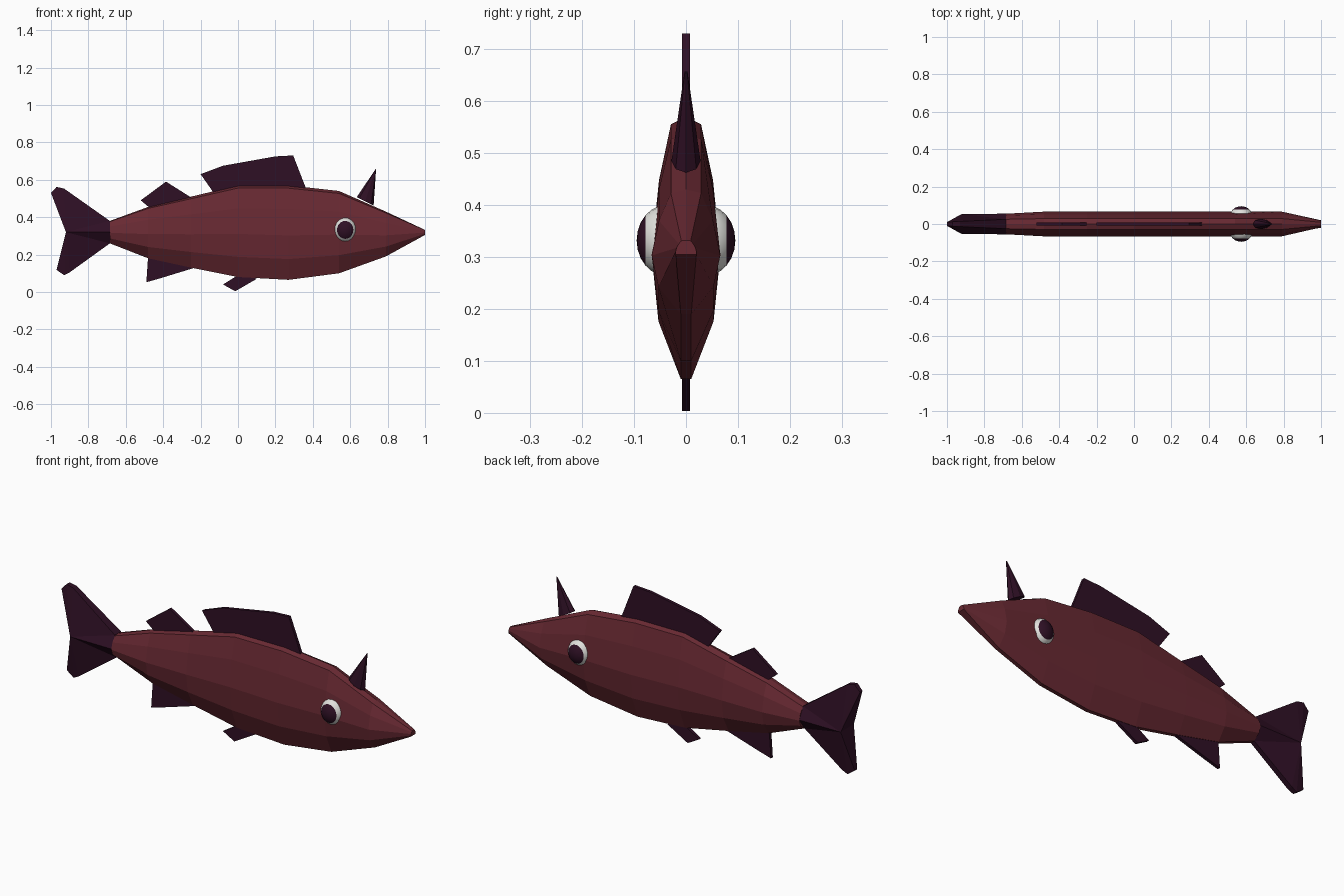
import bpy, bmesh, math
from mathutils import Matrix

if "Cube" in bpy.data.objects:
    bpy.data.objects.remove(bpy.data.objects["Cube"])


def material(name, rgb):
    m = bpy.data.materials.new(name)
    m.diffuse_color = (*rgb, 1)
    m.use_nodes = True
    m.node_tree.nodes["Principled BSDF"].inputs["Base Color"].default_value = m.diffuse_color
    return m


RED = material("dark_red", (0.138, 0.022, 0.032))
PLUM = material("dark_plum", (0.028, 0.005, 0.018))
WHITE = material("eye_white", (0.75, 0.75, 0.72))


def build(name, bm, *mats):
    bmesh.ops.recalc_face_normals(bm, faces=bm.faces[:])
    me = bpy.data.meshes.new(name)
    bm.to_mesh(me)
    bm.free()
    for m in mats:
        me.materials.append(m)
    ob = bpy.data.objects.new(name, me)
    bpy.context.collection.objects.link(ob)
    return ob


def loft(name, rings, mat):
    """Skin closed rings of equal length and cap both ends."""
    bm = bmesh.new()
    vs = [[bm.verts.new(p) for p in r] for r in rings]
    n = len(vs[0])
    for a, b in zip(vs, vs[1:]):
        for i in range(n):
            j = (i + 1) % n
            bm.faces.new((a[i], a[j], b[j], b[i]))
    bm.faces.new(vs[0])
    bm.faces.new(vs[-1])
    return build(name, bm, mat)


# Body: stations of x, bottom, top, then half widths scaled from one section
section = [(0.0, 0.010), (0.22, 0.053), (0.47, 0.066), (0.75, 0.052), (0.97, 0.029)]


def body_ring(x, lo, hi, widths):
    side = [(w, lo + (hi - lo) * t) for (t, _), w in zip(section, widths)]
    ring = [(x, -w, z) for w, z in side] + [(x, 0, hi)]
    return ring + [(x, w, z) for w, z in reversed(side)]


full = [w for _, w in section]
stations = [(-0.48, 0.18, 0.455), (-0.25, 0.13, 0.51), (0, 0.08, 0.57),
            (0.27, 0.065, 0.57), (0.54, 0.10, 0.54), (0.79, 0.19, 0.43)]
rings = [body_ring(-0.685, 0.26, 0.38, [0.01, 0.045, 0.055, 0.045, 0.025])]
rings += [body_ring(*s, full) for s in stations]
rings.append(body_ring(1.0, 0.305, 0.332, [0.02, 0.02, 0.018, 0.014, 0.009]))
loft("body", rings, RED)


# Thin flat fins extruded across the body
def fin(name, outline, half=0.008):
    loft(name, [[(x, s * half, z) for x, z in outline] for s in (-1, 1)], PLUM)


fin("front_dorsal_fin", [(-0.20, 0.63), (-0.08, 0.675), (0.20, 0.725), (0.295, 0.73),
                         (0.365, 0.55), (0.27, 0.53), (0, 0.53), (-0.13, 0.53)])
fin("rear_dorsal_fin", [(-0.52, 0.49), (-0.385, 0.59), (-0.25, 0.505),
                        (-0.30, 0.47), (-0.46, 0.44)])
fin("anal_fin", [(-0.48, 0.20), (-0.49, 0.052), (-0.41, 0.075), (-0.23, 0.13), (-0.28, 0.17)])
fin("pelvic_fin", [(-0.08, 0.04), (-0.015, 0.004), (0.10, 0.07), (0.05, 0.10), (0.0, 0.09)])

# Tail: thick along the middle ridge, thin at the lobe tips
bm = bmesh.new()
upper = [(-0.685, 0.38, 0.025), (-0.93, 0.553, 0.014), (-0.97, 0.562, 0.012), (-1.0, 0.53, 0.010)]
lower = [(-0.97, 0.118, 0.010), (-0.93, 0.09, 0.012), (-0.90, 0.105, 0.014), (-0.685, 0.26, 0.012)]
rim = [(-0.685, 0.32, 0.055)] + upper + [(-0.92, 0.32, 0.054)] + lower
sides = []
for s in (-1, 1):
    v = [bm.verts.new((x, s * w, z)) for x, z, w in rim]
    notch = 5
    for i in range(len(v)):
        j = (i + 1) % len(v)
        if notch not in (i, j):
            bm.faces.new((v[notch], v[i], v[j]))
    sides.append(v)
a, b = sides
for i in range(len(a)):
    j = (i + 1) % len(a)
    bm.faces.new((a[i], a[j], b[j], b[i]))
build("tail", bm, PLUM)

# Head spike: leaning tapered horn
base = [(0.68 + 0.045 * math.cos(k * math.tau / 8), 0.028 * math.sin(k * math.tau / 8))
        for k in range(8)]
loft("head_spike", [[(x, y, 0.485 - 0.5 * (x - 0.68)) for x, y in base],
                    [(0.737 + (x - 0.68) * 0.03, y * 0.1, 0.657) for x, y in base]], PLUM)

# Eyes: flattened balls whose outer cap is the pupil
for name, s in (("right_eye", -1), ("left_eye", 1)):
    bm = bmesh.new()
    bmesh.ops.create_uvsphere(bm, u_segments=20, v_segments=12, radius=1)
    for f in bm.faces:
        f.material_index = int(f.calc_center_median().z > 0.72)
        f.smooth = True
    turn = Matrix.Rotation(-s * math.pi / 2, 4, 'X')
    place = Matrix.Translation((0.573, s * 0.038, 0.332))
    size = Matrix.Diagonal((0.062, 0.057, 0.068, 1))
    bmesh.ops.transform(bm, matrix=place @ size @ turn, verts=bm.verts[:])
    build(name, bm, WHITE, PLUM)
